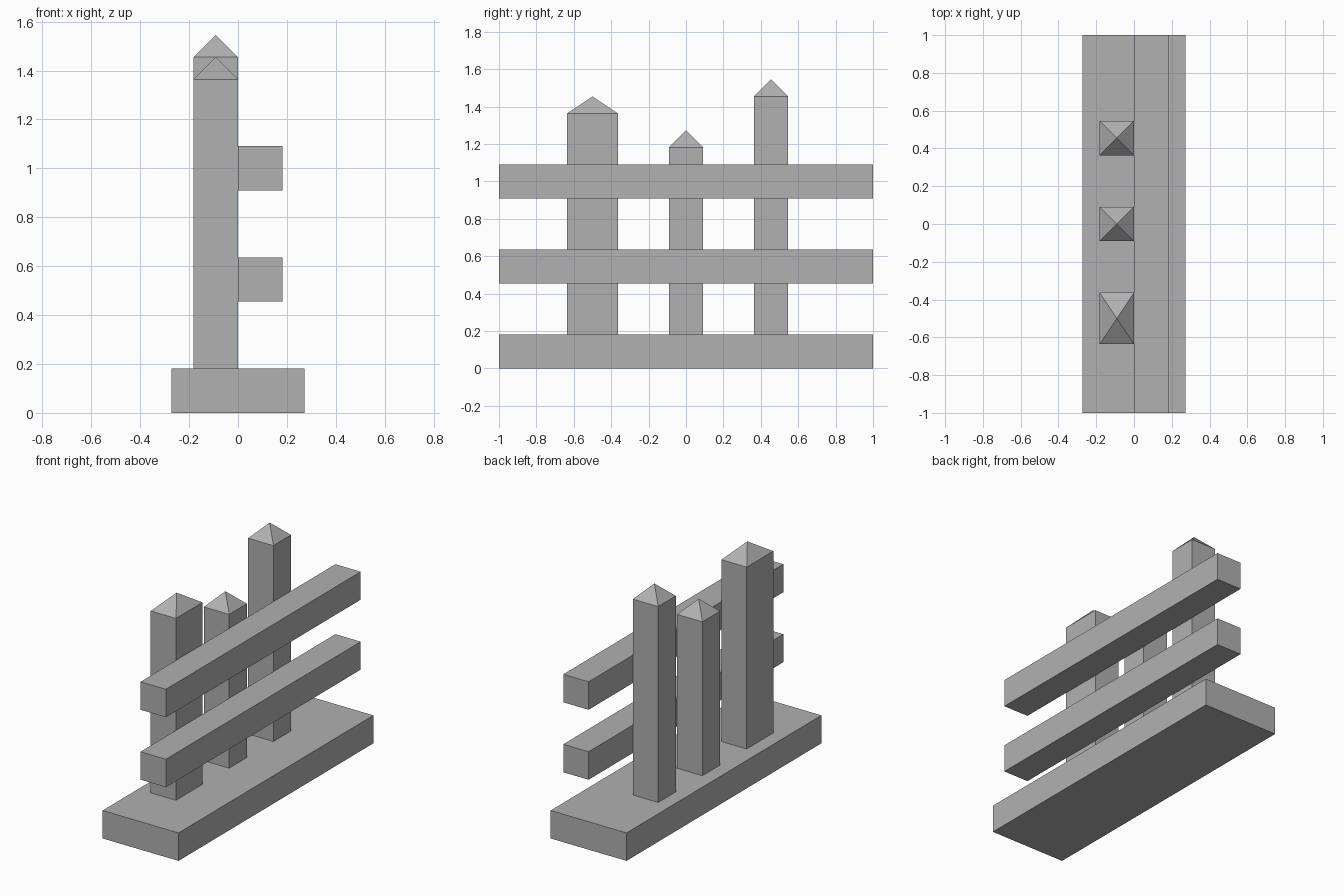
import bpy, bmesh
from mathutils import Matrix, Vector

if "Cube" in bpy.data.objects:
    bpy.data.objects.remove(bpy.data.objects["Cube"])

U = 1 / 11  # modelling grid step

# Dark grey shared by every part
grey = bpy.data.materials.new("dark_grey")
grey.diffuse_color = (0.44, 0.44, 0.44, 1)
grey.use_nodes = True
grey.node_tree.nodes["Principled BSDF"].inputs["Base Color"].default_value = grey.diffuse_color


def block(name, lo, hi, peak=0.0):
    """Box between two corners (in grid steps), with an optional pyramid tip."""
    lo, hi = Vector(lo) * U, Vector(hi) * U
    size, centre = hi - lo, (lo + hi) / 2
    bm = bmesh.new()
    bmesh.ops.create_cube(bm, size=1, matrix=Matrix.Diagonal((*size, 1)))
    if peak:
        top = max(bm.faces, key=lambda f: f.calc_center_median().z)
        tip = bmesh.ops.poke(bm, faces=[top])["verts"][0]
        tip.co.z += peak * U
    mesh = bpy.data.meshes.new(name)
    bm.to_mesh(mesh)
    bm.free()
    mesh.materials.append(grey)
    obj = bpy.data.objects.new(name, mesh)
    obj.location = centre
    bpy.context.collection.objects.link(obj)


# Ground slab
block("base", (-3, -11, 0), (3, 11, 2))

# Pointed pickets: y start, y end, shoulder height
for name, y0, y1, top in (("wide_picket", -7, -4, 15),
                          ("short_picket", -1, 1, 13),
                          ("tall_picket", 4, 6, 16)):
    block(name, (-2, y0, 2), (0, y1, top), peak=1)

# Horizontal rails in front of the pickets
for name, z in (("lower_rail", 5), ("upper_rail", 10)):
    block(name, (0, -11, z), (2, 11, z + 2))
